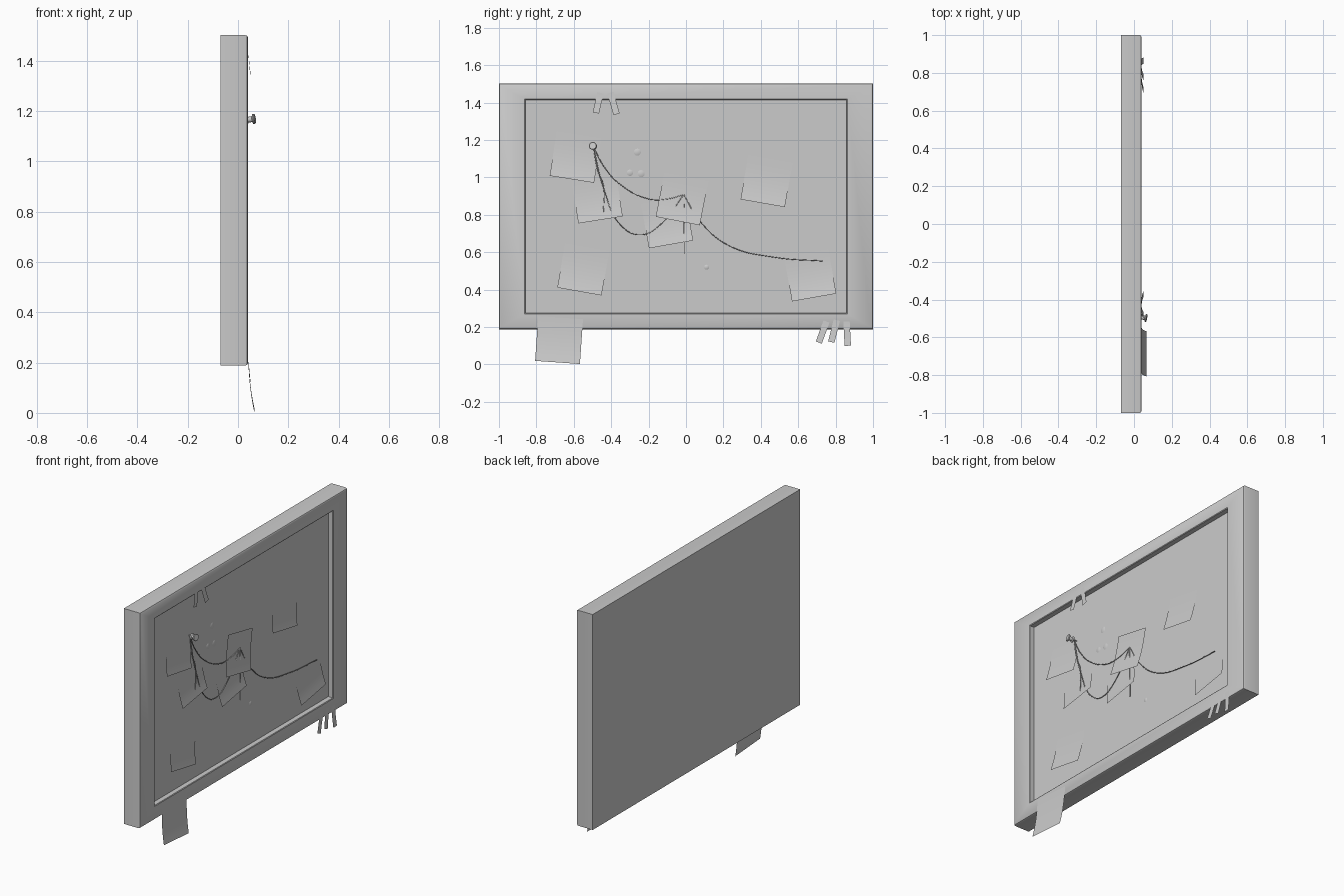
import bpy, bmesh, math
from mathutils import Matrix, Vector

if "Cube" in bpy.data.objects:
    bpy.data.objects.remove(bpy.data.objects["Cube"])

PANEL_X = 0.008
FRAME_X = 0.04


def finish(name, bm, smooth=True):
    bmesh.ops.recalc_face_normals(bm, faces=bm.faces)
    me = bpy.data.meshes.new(name)
    bm.to_mesh(me)
    bm.free()
    ob = bpy.data.objects.new(name, me)
    bpy.context.collection.objects.link(ob)
    if smooth:
        bpy.ops.object.select_all(action='DESELECT')
        ob.select_set(True)
        bpy.context.view_layer.objects.active = ob
        bpy.ops.object.shade_smooth_by_angle(angle=math.radians(35))
    return ob


# Frame and cork panel: rectangular rings (inset y, inset z, x) bridged together
def board():
    rings = [(0, 0, -0.07), (0, 0, 0.029), (0.003, 0.003, 0.036),
             (0.01, 0.01, FRAME_X), (0.137, 0.083, FRAME_X),
             (0.141, 0.087, 0.037), (0.141, 0.087, PANEL_X)]
    bm = bmesh.new()
    loops = []
    for iy, iz, x in rings:
        loops.append([bm.verts.new((x, y, z)) for y, z in (
            (-1 + iy, 0.188 + iz), (1 - iy, 0.188 + iz),
            (1 - iy, 1.502 - iz), (-1 + iy, 1.502 - iz))])
    for a, b in zip(loops, loops[1:]):
        for i in range(4):
            j = (i + 1) % 4
            bm.faces.new((a[i], a[j], b[j], b[i]))
    bm.faces.new(loops[0])
    bm.faces.new(loops[-1])
    finish("board_frame", bm)


# Sheet of paper whose lower edge (centre y, z) curls outwards
def sheet(name, y, z, w, h, angle, base, lift, power=2.5):
    bm = bmesh.new()
    bmesh.ops.create_grid(bm, x_segments=2, y_segments=8, size=0.5)
    a = math.radians(angle)
    for v in bm.verts:
        u, t = v.co.x * w, v.co.y + 0.5
        x = base + lift * (1 - t) ** power
        v.co = (x, y + u * math.cos(a) - t * h * math.sin(a),
                z + u * math.sin(a) + t * h * math.cos(a))
    finish(name, bm)


# String through points (y, z)
def string(name, pts, x=0.022):
    cu = bpy.data.curves.new(name, 'CURVE')
    cu.dimensions = '3D'
    cu.bevel_depth = 0.0025
    cu.bevel_resolution = 1
    cu.resolution_u = 8
    cu.use_fill_caps = True
    sp = cu.splines.new('BEZIER')
    sp.bezier_points.add(len(pts) - 1)
    for p, (y, z) in zip(sp.bezier_points, pts):
        p.co = (x, y, z)
        p.handle_left_type = p.handle_right_type = 'AUTO'
    bpy.context.collection.objects.link(bpy.data.objects.new(name, cu))


# Push pin: lathed profile (radius, height along the pin)
def push_pin(y, z):
    profile = [(0, 0), (0.003, 0), (0.003, 0.022), (0.017, 0.024), (0.018, 0.03),
               (0.011, 0.034), (0.012, 0.05), (0.02, 0.053), (0.021, 0.058),
               (0.018, 0.061), (0, 0.061)]
    bm = bmesh.new()
    vs = [bm.verts.new((r, 0, h)) for r, h in profile]
    es = [bm.edges.new(e) for e in zip(vs, vs[1:])]
    bmesh.ops.spin(bm, geom=vs + es, axis=(0, 0, 1), cent=(0, 0, 0),
                   angle=math.tau, steps=20, use_duplicate=False)
    bmesh.ops.remove_doubles(bm, verts=bm.verts, dist=1e-5)
    d = Vector((1, -0.2, 0.12)).to_track_quat('Z', 'Y').to_matrix().to_4x4()
    bm.transform(Matrix.Translation((PANEL_X, y, z)) @ d)
    finish("push_pin", bm)


# Shallow round marks on the cork
def dent(y, z, r):
    bm = bmesh.new()
    bmesh.ops.create_cone(bm, cap_ends=True, segments=12, radius1=r, radius2=r * 0.6,
                          depth=0.003)
    bm.transform(Matrix.Translation((PANEL_X + 0.0012, y, z))
                 @ Matrix.Rotation(math.pi / 2, 4, 'Y'))
    finish("cork_mark", bm)


board()

# Notes on the panel: bottom centre y, z, angle, base offset
for y, z, ang, off in [(-0.61, 0.99, -9, 0.001), (-0.457, 0.773, 9, 0.001),
                       (-0.044, 0.767, -11, 0.007), (-0.08, 0.642, 10, 0.002),
                       (-0.57, 0.39, -10, 0.001), (0.41, 0.862, -10, 0.001),
                       (0.685, 0.358, 10, 0.001)]:
    sheet("paper_note", y, z, 0.24, 0.24, ang, PANEL_X + off, 0.022)

# Note and narrow strips hanging from the frame
sheet("hanging_note", -0.687, 0.011, 0.24, 0.24, -4, FRAME_X + 0.001, 0.024, 2.2)
for y, z, ang, h in [(-0.482, 1.345, -13, 0.11), (-0.371, 1.338, 16, 0.12),
                     (0.71, 0.117, -20, 0.12), (0.777, 0.12, -14, 0.12),
                     (0.865, 0.1, 3, 0.13)]:
    sheet("paper_strip", y, z, 0.034, h, ang, FRAME_X + 0.001, 0.009, 1.5)

# Strings
string("string_upper", [(-0.495, 1.165), (-0.44, 1.06), (-0.355, 0.965),
                        (-0.2, 0.885), (-0.1, 0.885), (-0.012, 0.908)])
string("string_lower", [(-0.495, 1.165), (-0.44, 0.94), (-0.34, 0.735),
                        (-0.24, 0.693), (-0.14, 0.745), (-0.012, 0.908)])
string("string_tail", [(-0.012, 0.908), (0.075, 0.765), (0.23, 0.635),
                       (0.48, 0.572), (0.73, 0.553)])
string("string_end_center", [(-0.012, 0.908), (-0.009, 0.59)])
string("string_end_left", [(-0.495, 1.165), (-0.47, 1.03), (-0.443, 0.965), (-0.442, 0.8)])

push_pin(-0.487, 1.162)

for y, z, r in [(-0.26, 1.135, 0.02), (-0.3, 1.025, 0.018), (-0.24, 1.02, 0.02),
                (0.11, 0.52, 0.014)]:
    dent(y, z, r)
